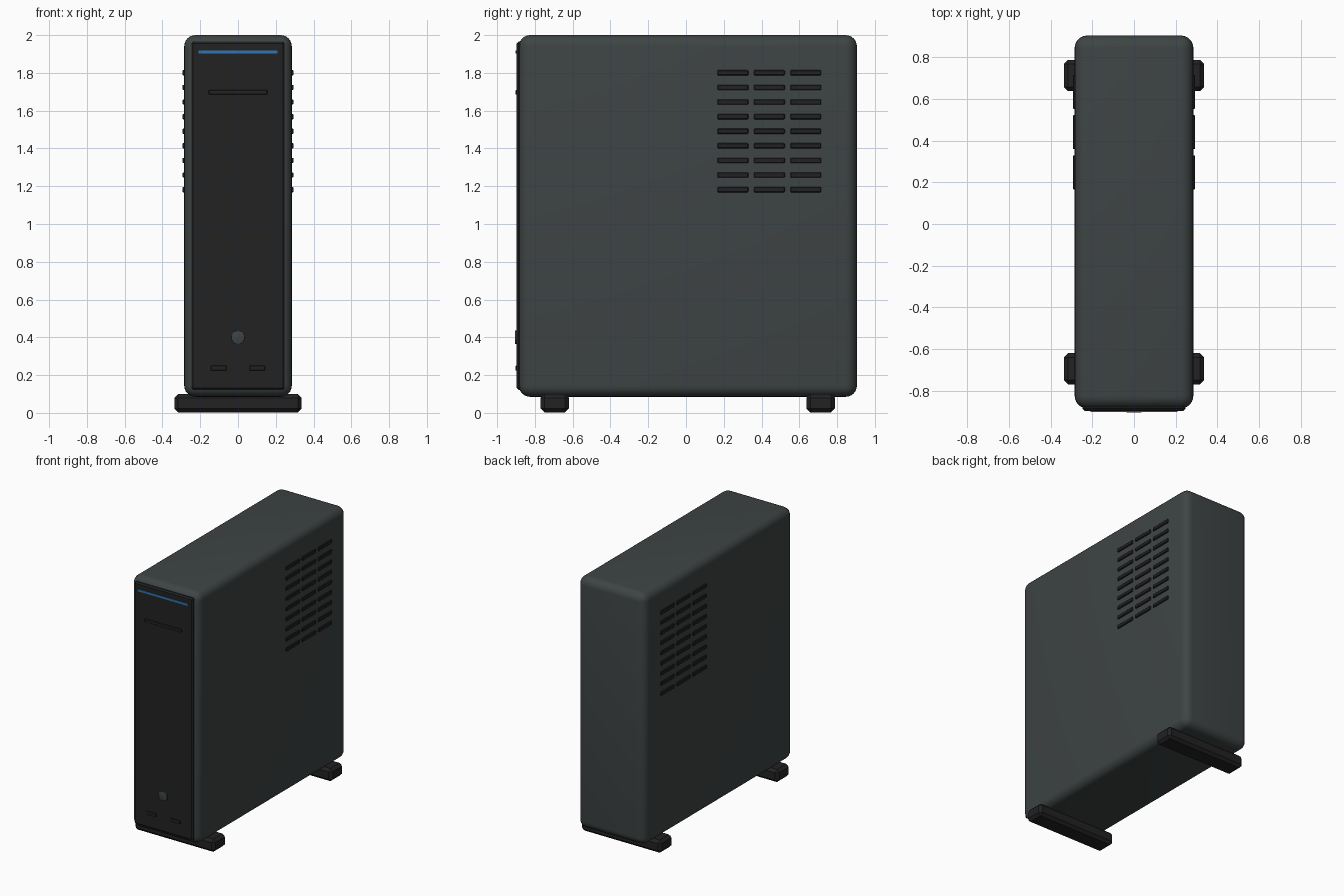
import bpy
import math

default = bpy.data.objects.get("Cube")
if default:
    bpy.data.objects.remove(default, do_unlink=True)


def material(name, rgb):
    m = bpy.data.materials.new(name)
    m.use_nodes = True
    m.diffuse_color = (*rgb, 1)
    m.node_tree.nodes["Principled BSDF"].inputs["Base Color"].default_value = (*rgb, 1)
    return m


CASE = material("slate grey", (0.048, 0.057, 0.057))
DARK = material("matte black", (0.016, 0.016, 0.016))
BLUE = material("light blue", (0.03, 0.18, 0.45))


def finish(obj, name, mat, bevel, segments):
    """Name, colour, bevel and shade the active object."""
    obj.name = name
    obj.data.materials.append(mat)
    bpy.ops.object.transform_apply(location=False, rotation=True, scale=True)
    if bevel:
        mod = obj.modifiers.new("Bevel", "BEVEL")
        mod.width = bevel
        mod.segments = segments
        mod.limit_method = "ANGLE"
        bpy.ops.object.modifier_apply(modifier=mod.name)
    if segments > 1:
        bpy.ops.object.shade_smooth_by_angle(angle=math.radians(35))
    return obj


def box(name, x, y, z, mat, bevel=0.0, segments=1):
    """Box spanning the (low, high) pairs x, y and z."""
    spans = (x, y, z)
    bpy.ops.mesh.primitive_cube_add(size=1, location=[(a + b) / 2 for a, b in spans])
    obj = bpy.context.object
    obj.scale = [b - a for a, b in spans]
    return finish(obj, name, mat, bevel, segments)


# Rounded case and front panel
box("case", (-0.285, 0.285), (-0.885, 0.905), (0.085, 2.0), CASE, 0.06, 6)
box("front_panel", (-0.247, 0.247), (-0.897, -0.84), (0.122, 1.965), DARK, 0.01)

# Front details
FACE = (-0.903, -0.885)
box("light_strip", (-0.21, 0.21), FACE, (1.903, 1.919), BLUE)
box("disc_slot", (-0.155, 0.155), FACE, (1.685, 1.709), DARK, 0.003)
for side, x in (("right", -0.102), ("left", 0.102)):
    box(side + "_port", (x - 0.042, x + 0.042), FACE, (0.224, 0.25), DARK, 0.003)
bpy.ops.mesh.primitive_cylinder_add(vertices=32, radius=0.036, depth=0.025,
                                    location=(0, -0.8935, 0.4),
                                    rotation=(math.pi / 2, 0, 0))
finish(bpy.context.object, "power_button", CASE, 0.002, 2)

# Cross-bar feet
for name, y in (("front_foot", -0.695), ("rear_foot", 0.713)):
    box(name, (-0.337, 0.337), (y - 0.075, y + 0.075), (0.003, 0.1), DARK, 0.02)

# Vent bars on both sides
for side, sign in (("left", 1), ("right", -1)):
    for row in range(9):
        z = 1.182 + row * 0.0773
        for col in range(3):
            y = 0.248 + col * 0.193
            box(f"{side}_vent_{row}_{col}", sorted((sign * 0.275, sign * 0.294)),
                (y - 0.082, y + 0.082), (z - 0.014, z + 0.014), DARK, 0.004)
